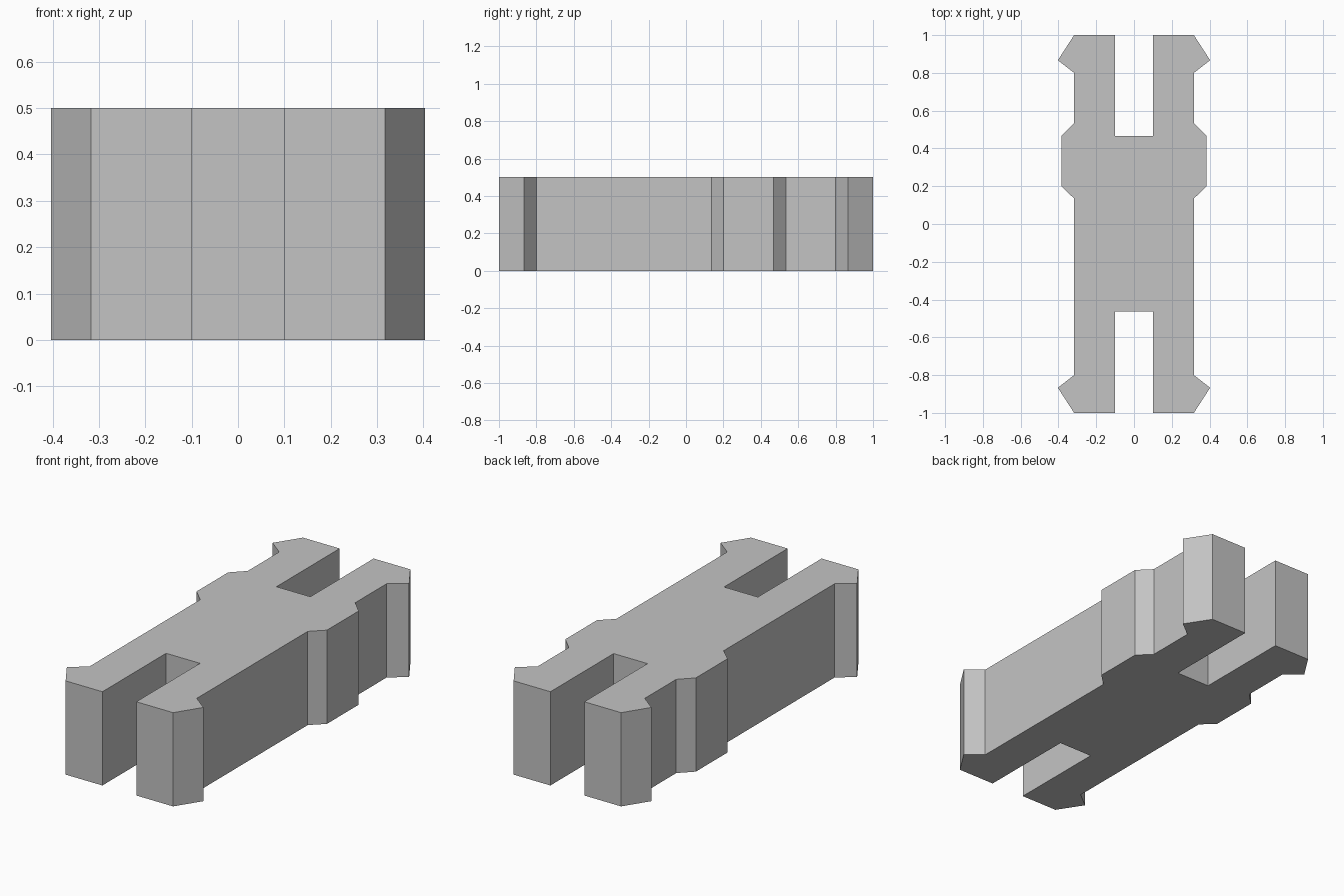
import bpy
import bmesh

cube = bpy.data.objects.get("Cube")
if cube:
    bpy.data.objects.remove(cube, do_unlink=True)

HEIGHT = 0.5

# One flat grey
grey = bpy.data.materials.new("plain_grey")
grey.use_nodes = True
colour = (0.55, 0.55, 0.55, 1)
grey.diffuse_color = colour
grey.node_tree.nodes["Principled BSDF"].inputs["Base Color"].default_value = colour

# Half outline, from the front slot round to the back slot
side = [
    (0.1, -0.463), (0.1, -1), (0.317, -1), (0.403, -0.867), (0.317, -0.8),
    (0.317, 0.135), (0.385, 0.2), (0.385, 0.467), (0.317, 0.535),
    (0.317, 0.8), (0.403, 0.867), (0.317, 1), (0.1, 1), (0.1, 0.467),
]
outline = side + [(-x, y) for x, y in reversed(side)]

# Extrude the mirrored outline into a solid block
bm = bmesh.new()
base = bm.faces.new([bm.verts.new((x, y, 0)) for x, y in outline])
raised = bmesh.ops.extrude_face_region(bm, geom=[base], use_keep_orig=True)
top = [v for v in raised["geom"] if isinstance(v, bmesh.types.BMVert)]
bmesh.ops.translate(bm, verts=top, vec=(0, 0, HEIGHT))
bmesh.ops.recalc_face_normals(bm, faces=bm.faces)

mesh = bpy.data.meshes.new("slotted_clip_body")
bm.to_mesh(mesh)
bm.free()
mesh.materials.append(grey)
body = bpy.data.objects.new("slotted_clip_body", mesh)
bpy.context.collection.objects.link(body)
